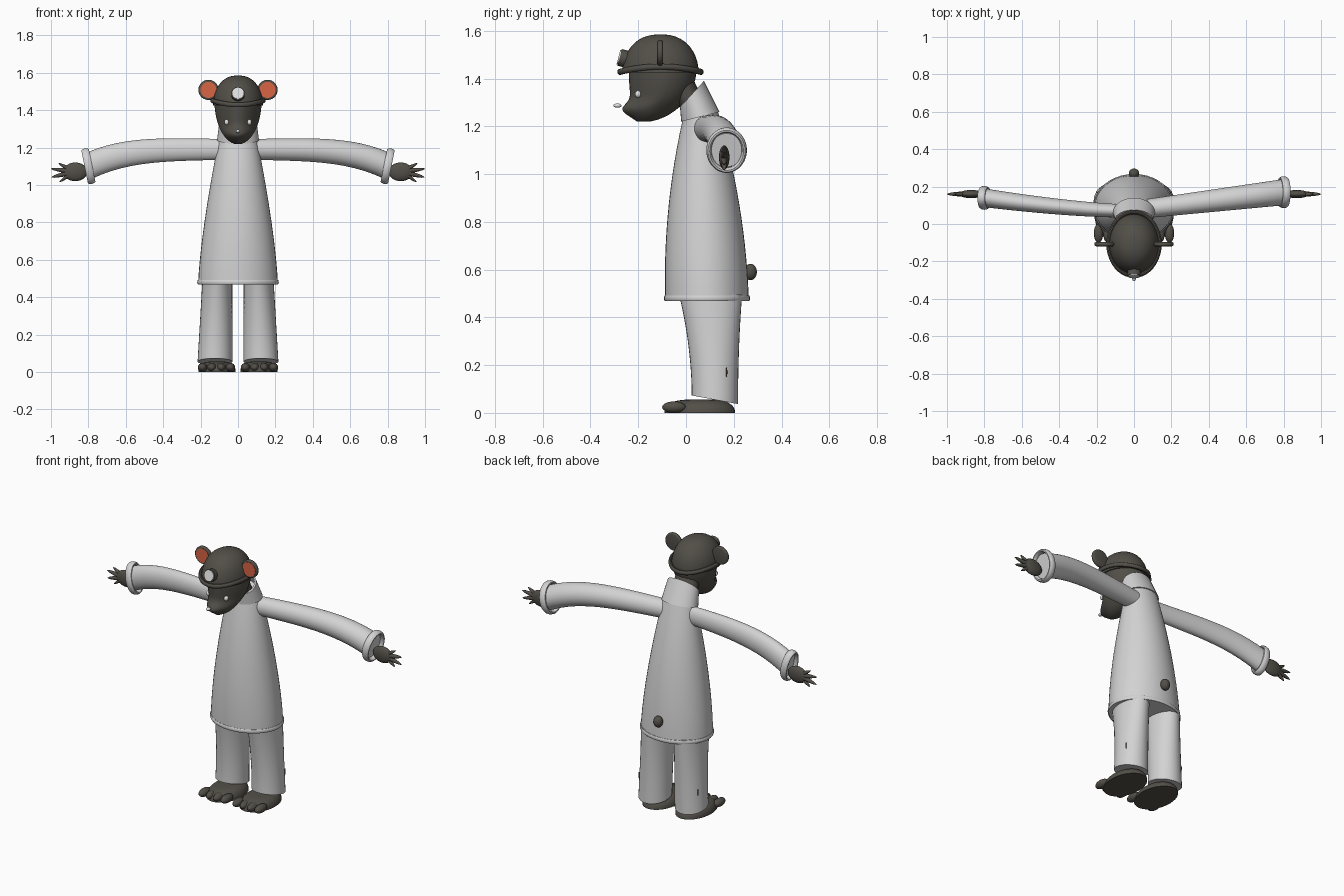
import bpy, bmesh, math
from mathutils import Vector, Matrix

cube = bpy.data.objects.get("Cube")
if cube:
    bpy.data.objects.remove(cube)

X, Y, Z = Matrix.Identity(3)


def material(name, red, green, blue):
    mat = bpy.data.materials.new(name)
    mat.use_nodes = True
    colour = (red, green, blue, 1)
    mat.diffuse_color = colour
    mat.node_tree.nodes["Principled BSDF"].inputs["Base Color"].default_value = colour
    return mat


CLOTH = material("pale cloth", 0.65, 0.65, 0.65)
FUR = material("dark fur", 0.085, 0.078, 0.065)
EAR = material("orange inner ear", 0.68, 0.13, 0.06)
WHITE = material("white", 0.75, 0.75, 0.75)


def finish(name, bm, mat, angle=40):
    """Turn the bmesh into a smooth shaded object with sharp edges kept."""
    bmesh.ops.recalc_face_normals(bm, faces=bm.faces)
    mesh = bpy.data.meshes.new(name)
    bm.to_mesh(mesh)
    bm.free()
    part = bpy.data.objects.new(name, mesh)
    bpy.context.collection.objects.link(part)
    mesh.materials.append(mat)
    bpy.ops.object.select_all(action="DESELECT")
    bpy.context.view_layer.objects.active = part
    part.select_set(True)
    bpy.ops.object.shade_smooth_by_angle(angle=math.radians(angle))


def loft(name, sections, mat, sides=32, closed=False, taper=0):
    """Skin sections of (centre, u, v); taper narrows the front of each one."""
    bm = bmesh.new()
    loops = []
    for centre, u, v in sections:
        loop = []
        for i in range(sides):
            angle = math.tau * i / sides
            narrow = 1 - taper * max(0, -math.sin(angle))
            loop.append(bm.verts.new(centre + u * math.cos(angle) * narrow + v * math.sin(angle)))
        loops.append(loop)
    pairs = list(zip(loops, loops[1:]))
    if closed:
        pairs.append((loops[-1], loops[0]))
    else:
        bm.faces.new(loops[0])
        bm.faces.new(loops[-1])
    for low, high in pairs:
        for i in range(sides):
            bm.faces.new((low[i - 1], low[i], high[i], high[i - 1]))
    finish(name, bm, mat)


def sweep(name, section, mat, steps=14, **options):
    """Loft a section rule evaluated from t = 0 to t = 1."""
    loft(name, [section(i / steps) for i in range(steps + 1)], mat, **options)


def hoop(name, centre, u, v, axis, thick, width, mat, dip=0, steps=40):
    """Closed band around an ellipse; dip lowers its front and back."""
    sections = []
    for i in range(steps):
        angle = math.tau * i / steps
        out = u * math.cos(angle) + v * math.sin(angle)
        drop = axis * dip * math.sin(angle) ** 2
        sections.append((centre + out - drop, out.normalized() * thick, axis * width))
    loft(name, sections, mat, sides=10, closed=True)


def dome(name, centre, radii, mat, power=1.0):
    """Flat-bottomed dome; a lower power makes it boxier."""
    def section(t):
        size = math.cos(1.5 * t) ** power
        return (centre + Z * radii[2] * math.sin(1.5 * t), X * radii[0] * size, Y * radii[1] * size)
    sweep(name, section, mat)


def ball(name, centre, radii, mat):
    bm = bmesh.new()
    place = Matrix.Translation(centre) @ Matrix.Diagonal((*radii, 1))
    bmesh.ops.create_uvsphere(bm, u_segments=20, v_segments=12, radius=1, matrix=place)
    finish(name, bm, mat, angle=60)


def disc(name, centre, radius, depth, mat, tilt=0, bevel=0):
    """Round plate facing the front, tilted back by an angle."""
    bm = bmesh.new()
    place = Matrix.Translation(centre) @ Matrix.Rotation(math.pi / 2 - tilt, 4, "X")
    bmesh.ops.create_cone(bm, cap_ends=True, segments=28, radius1=radius, radius2=radius,
                          depth=depth, matrix=place)
    if bevel:
        rim = [e for e in bm.edges if any(len(f.verts) > 4 for f in e.link_faces)]
        bmesh.ops.bevel(bm, geom=rim, offset=bevel, segments=3, affect="EDGES", profile=0.5)
    finish(name, bm, mat)


# Long coat, narrowing upward, with a rolled hem
def coat(t):
    centre = Vector((0, 0.088 - 0.025 * t, 0.47 + 0.81 * t))
    return centre, X * (0.213 - 0.118 * t ** 1.4), Y * (0.175 - 0.11 * t * t)


sweep("coat", coat, CLOTH, sides=40)
centre, u, v = coat(0)
hoop("coat_hem", centre + Z * 0.01, u, v, Z, 0.005, 0.012, CLOTH)


# Standing collar leaning forward, and the neck inside it
def collar(t, scale=1):
    centre = Vector((0, 0.06 - 0.035 * t, 1.24 + 0.095 * t))
    return centre, X * (0.112 - 0.012 * t) * scale, (Y * (0.08 - 0.03 * t) + Z * (0.02 + 0.035 * t)) * scale


loft("collar", [collar(0), collar(0.5), collar(1), collar(1, 0.88), collar(0.5, 0.85)], CLOTH)
sweep("neck", lambda t: (Vector((0, 0.05 - 0.08 * t, 1.25 + 0.13 * t)), X * 0.075, Y * 0.05 + Z * 0.04 * t),
      FUR, steps=2)


# Head, rounded at the jaw with a pointed muzzle
def head(s):
    t = 0.01 + 0.99 * s * s
    jaw = math.sqrt(1 - (1 - t) ** 2)
    muzzle = math.exp(-((t - 0.22) / 0.15) ** 2)
    front = -0.19 - 0.05 * jaw - 0.045 * muzzle
    back = -0.19 + 0.235 * jaw
    return Vector((0, (front + back) / 2, 1.217 + 0.233 * t)), X * 0.126 * jaw, Y * (back - front) / 2


sweep("head", head, FUR, steps=24, taper=0.28)
ball("nose", (0, -0.287, 1.287), (0.012, 0.017, 0.009), WHITE)

# Helmet, brim and lamp
crown = Vector((0, -0.107, 1.425))
dome("helmet", crown, (0.134, 0.16, 0.16), FUR, power=0.85)
hoop("helmet_brim", crown + Z * 0.025, X * 0.137, Y * 0.17, Z, 0.011, 0.013, FUR, dip=0.022)
disc("lamp_housing", (0, -0.264, 1.485), 0.036, 0.028, FUR, tilt=0.25)
disc("lamp_glass", (0, -0.279, 1.489), 0.031, 0.008, WHITE, tilt=0.25)

# Tail
ball("tail", (0, 0.27, 0.59), (0.028, 0.027, 0.034), FUR)

for s, side in ((1, "left"), (-1, "right")):
    left = side == "left"

    # Sleeve drooping to the wrist, fuller on the left, and its cuff
    def sleeve(t):
        y = 0.08 + 0.09 * t if left else 0.07 + 0.07 * t ** 1.5
        depth = 0.05 + 0.02 * t if left else 0.035 + 0.015 * t
        height = 0.055 + 0.015 * t
        centre = Vector((s * (0.05 + 0.75 * t), y, 1.19 - 0.09 * t ** 4))
        return centre, Y * depth, (Z + X * s * 0.2) * height

    sweep(side + "_sleeve", sleeve, CLOTH)
    wrist, u, v = sleeve(1)
    hoop(side + "_cuff", wrist, u * 1.06, v * 1.2, X * s - Z * 0.2, 0.011, 0.021, CLOTH)

    # Hand with a fan of four pointed fingers
    palm = Vector((s * 0.88, 0.16, 1.07))
    ball(side + "_palm", palm - X * s * 0.01, (0.065, 0.022, 0.05), FUR)
    for i in range(4):
        k = i - 1.5
        angle = -0.05 - 0.38 * k
        reach = (X * s * math.cos(angle) + Z * math.sin(angle)) * (0.125 - 0.015 * k * k)

        def finger(t):
            radius = 0.001 + 0.016 * math.sqrt(1 - t)
            return palm + reach * t, Y * radius, Z * radius

        sweep(f"{side}_finger_{i + 1}", finger, FUR, steps=8, sides=12)

    # Trouser leg with the hem rising over the instep, and its side seam mark
    def trouser(t):
        width = 0.093 - 0.013 * t
        centre = Vector((s * (0.03 + width), 0.121 - 0.018 * t * t, 0.055 + 0.44 * t))
        return centre, X * width, Y * (0.097 + 0.035 * t * t) - Z * 0.018 * (1 - t) ** 4

    sweep(side + "_trouser", trouser, CLOTH)
    ball(side + "_trouser_mark", (s * 0.2, 0.17, 0.17), (0.004, 0.003, 0.02), FUR)

    # Foot and toes
    dome(side + "_foot", Vector((s * 0.112, 0.058, 0)), (0.1, 0.148, 0.056), FUR, power=0.5)
    for i in range(4):
        ball(f"{side}_toe_{i + 1}", (s * (0.04 + 0.05 * i), -0.05, 0.024), (0.025, 0.05, 0.024), FUR)

    # Eye and round ear
    ball(side + "_eye", (s * 0.06, -0.2, 1.335), (0.013, 0.014, 0.015), WHITE)
    disc(side + "_ear", (s * 0.158, -0.108, 1.508), 0.054, 0.022, FUR, bevel=0.008)
    disc(side + "_inner_ear", (s * 0.158, -0.118, 1.508), 0.043, 0.006, EAR)
